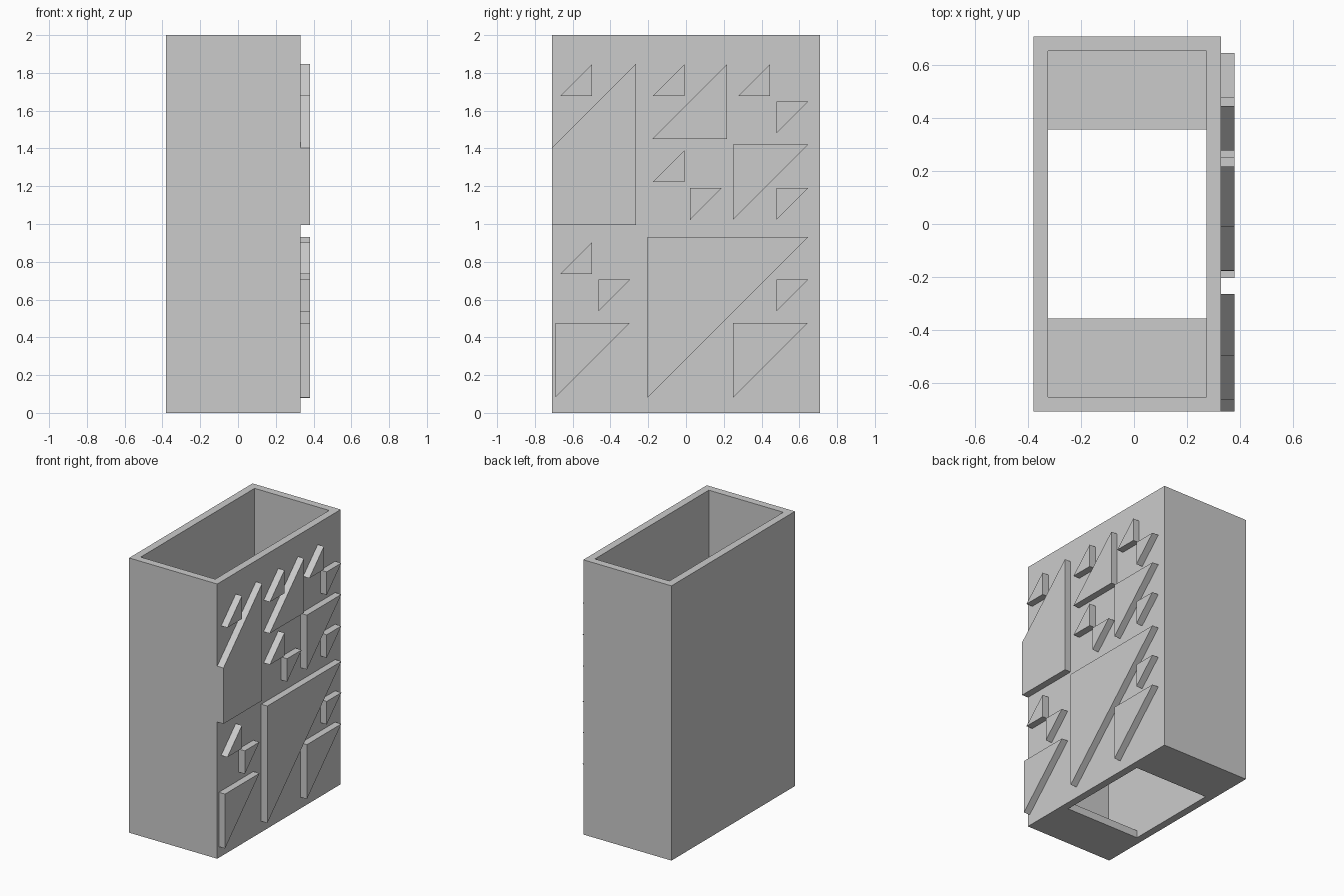
import bpy
import bmesh

if "Cube" in bpy.data.objects:
    bpy.data.objects.remove(bpy.data.objects["Cube"], do_unlink=True)

grey = bpy.data.materials.new("plain_grey")
grey.use_nodes = True
grey.diffuse_color = (0.6, 0.6, 0.6, 1)
grey.node_tree.nodes["Principled BSDF"].inputs["Base Color"].default_value = (0.6, 0.6, 0.6, 1)


def prism(name, outline, x0, x1):
    """Extrude a (y, z) outline along x."""
    bm = bmesh.new()
    face = bm.faces.new([bm.verts.new((x0, y, z)) for y, z in outline])
    out = bmesh.ops.extrude_face_region(bm, geom=[face])
    moved = [v for v in out["geom"] if isinstance(v, bmesh.types.BMVert)]
    bmesh.ops.translate(bm, verts=moved, vec=(x1 - x0, 0, 0))
    bmesh.ops.recalc_face_normals(bm, faces=bm.faces)
    mesh = bpy.data.meshes.new(name)
    bm.to_mesh(mesh)
    bm.free()
    mesh.materials.append(grey)
    obj = bpy.data.objects.new(name, mesh)
    bpy.context.collection.objects.link(obj)
    return obj


# Box body, open at the top, with a wide opening in the floor
SIDE, HALF_Y, TOP, WALL = 0.33, 0.71, 2.0, 0.055
body = prism("box_body", [(-HALF_Y, 0), (HALF_Y, 0), (HALF_Y, TOP), (-HALF_Y, TOP)], -0.38, SIDE)
inner, hole = HALF_Y - WALL, 0.357
half = [(hole, -0.1), (hole, WALL), (inner, WALL), (inner, TOP + 0.1)]
cutter = prism("hollow_cutter", half + [(-y, z) for y, z in reversed(half)], -0.38 + WALL, SIDE - WALL)
cutter.hide_render = True
cut = body.modifiers.new("hollow", "BOOLEAN")
cut.operation = "DIFFERENCE"
cut.solver = "EXACT"
cut.object = cutter
bpy.context.view_layer.objects.active = body
bpy.ops.object.modifier_apply(modifier=cut.name)
bpy.data.objects.remove(cutter, do_unlink=True)

# Raised right-angled triangles; rising ones have the square corner
# at lower back, hanging ones at upper front
SMALL, MEDIUM, LARGE = 0.168, 0.396, 0.852
RELIEF = 0.38
rising = [
    (-0.497, 1.678, SMALL), (-0.008, 1.678, SMALL), (0.446, 1.678, SMALL),
    (-0.008, 1.222, SMALL), (-0.497, 0.735, SMALL), (0.218, 1.45, MEDIUM),
]
hanging = [
    (0.478, 1.648, SMALL), (0.478, 1.19, SMALL), (0.022, 1.19, SMALL),
    (-0.464, 0.705, SMALL), (0.478, 0.705, SMALL), (0.25, 1.42, MEDIUM),
    (-0.692, 0.477, MEDIUM), (0.25, 0.477, MEDIUM), (-0.205, 0.932, LARGE),
]
for label, corners, sign in (("rising", rising, -1), ("hanging", hanging, 1)):
    for i, (y, z, leg) in enumerate(corners, 1):
        prism(f"{label}_triangle_{i}", [(y, z), (y + sign * leg, z), (y, z - sign * leg)], SIDE, RELIEF)

# Large rising triangle trimmed flush with the front edge of the box
y, z = -0.265, 0.995
prism("trimmed_triangle", [(y, z), (y, z + LARGE), (-HALF_Y, z + LARGE - (y + HALF_Y)), (-HALF_Y, z)], SIDE, RELIEF)
